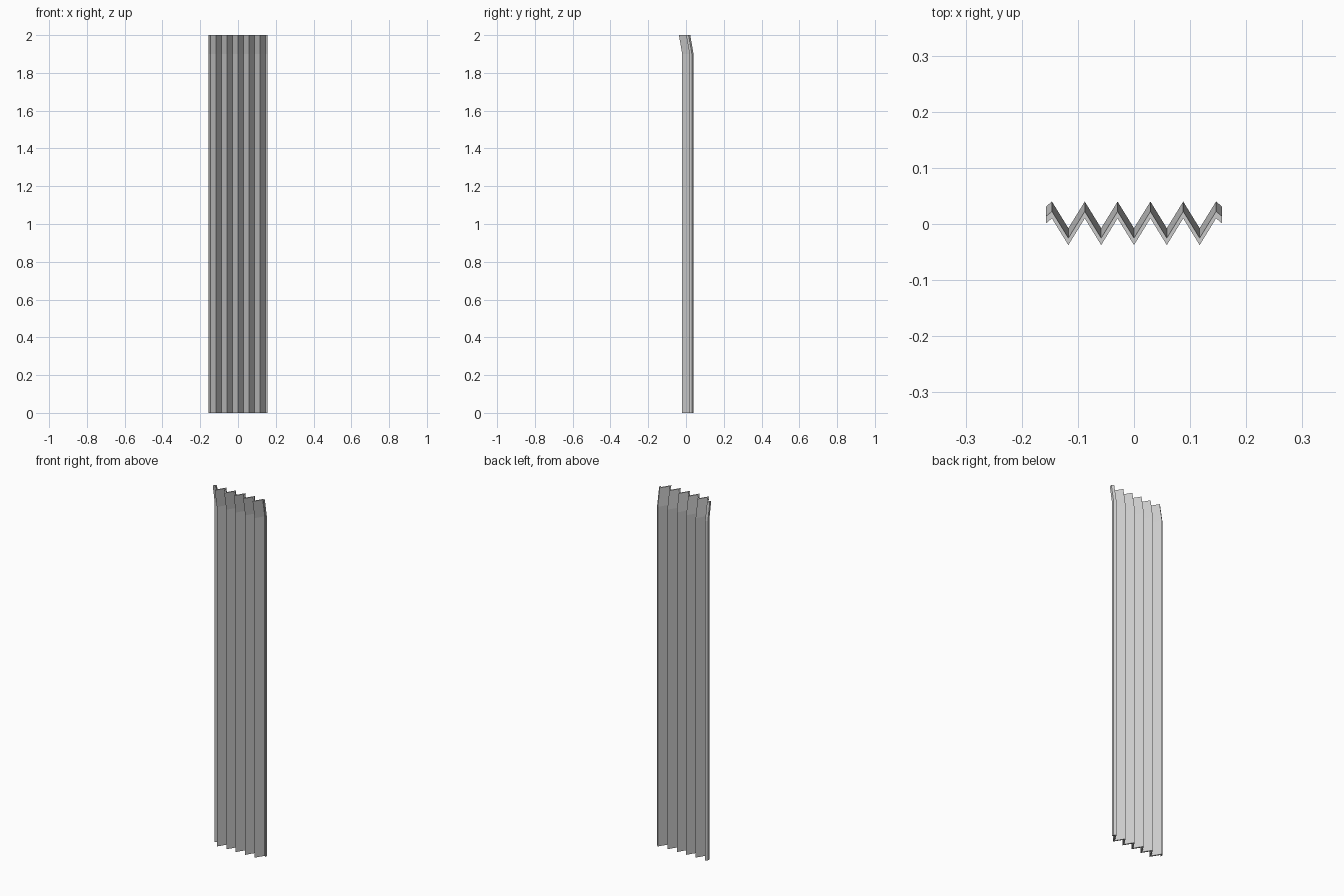
import bpy, bmesh

if "Cube" in bpy.data.objects:
    bpy.data.objects.remove(bpy.data.objects["Cube"])

PITCH, T = 0.0585, 0.0125          # fold spacing, sheet thickness measured along y
BACK, FRONT = 0.04, -0.0075        # back face heights of ridge and valley folds
BEND_Z, TOP_Z, LEAN = 1.9, 2.0, -0.0175

# Zigzag centre path: short end flanges, six ridges, five valleys
path = [(-0.157, 0.031)]
for i in range(11):
    path.append(((i - 5) * PITCH / 2, BACK if i % 2 == 0 else FRONT))
path.append((0.157, 0.031))

# Closed outline of the sheet, back face then front face
outline = path + [(x, y - T) for x, y in reversed(path)]
n, m = len(outline), len(path)

# Folded sheet, upright body with a top strip leaning forward
bm = bmesh.new()
rings = [[bm.verts.new((x, y + dy, z)) for x, y in outline]
         for z, dy in ((0, 0), (BEND_Z, 0), (TOP_Z, LEAN))]
for lo, hi in zip(rings, rings[1:]):
    for i in range(n):
        j = (i + 1) % n
        bm.faces.new((lo[i], lo[j], hi[j], hi[i]))

# Thickness caps at the bottom and top
for ring in (rings[0], rings[-1]):
    for i in range(m - 1):
        bm.faces.new((ring[i], ring[i + 1], ring[n - 2 - i], ring[n - 1 - i]))
bmesh.ops.recalc_face_normals(bm, faces=bm.faces)

mesh = bpy.data.meshes.new("corrugated_panel")
bm.to_mesh(mesh)
bm.free()
panel = bpy.data.objects.new("corrugated_panel", mesh)
bpy.context.collection.objects.link(panel)
